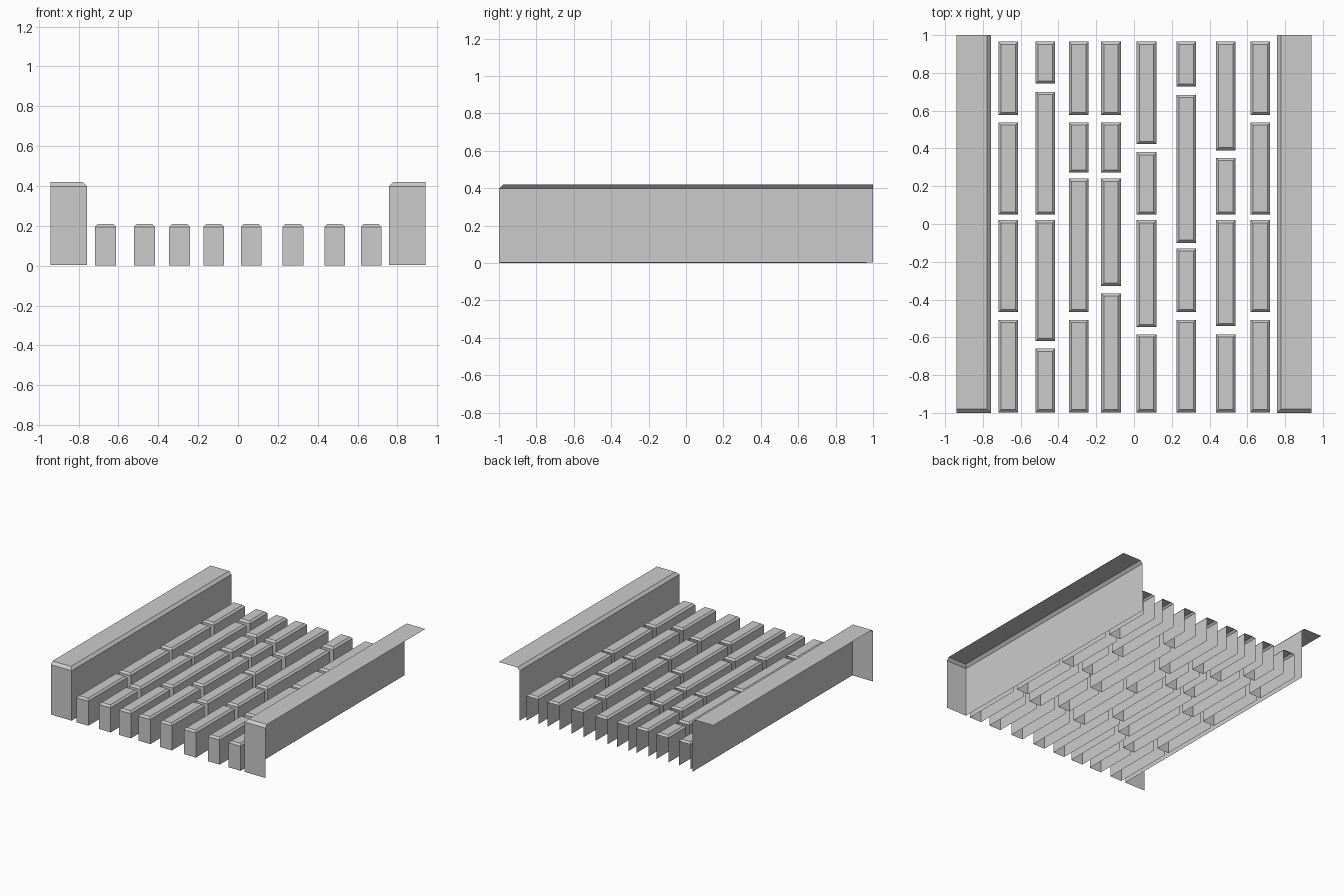
import bpy, bmesh

if "Cube" in bpy.data.objects:
    bpy.data.objects.remove(bpy.data.objects["Cube"])

stone = bpy.data.materials.new("stone grey")
stone.diffuse_color = (0.6, 0.6, 0.6, 1)
stone.use_nodes = True
stone.node_tree.nodes["Principled BSDF"].inputs["Base Color"].default_value = stone.diffuse_color


def build(name, polys):
    """Make one object from a list of polygons, welding shared corners."""
    bm = bmesh.new()
    for p in polys:
        bm.faces.new([bm.verts.new(c) for c in p])
    bmesh.ops.remove_doubles(bm, verts=bm.verts, dist=1e-5)
    mesh = bpy.data.meshes.new(name)
    bm.to_mesh(mesh)
    bm.free()
    mesh.materials.append(stone)
    ob = bpy.data.objects.new(name, mesh)
    bpy.context.collection.objects.link(ob)
    return ob


def ring(x0, x1, y0, y1, z):
    return [(x0, y0, z), (x1, y0, z), (x1, y1, z), (x0, y1, z)]


def slab(x0, x1, y0, y1, z0, z1, b):
    """Open-bottomed block with a chamfered top and an open back end."""
    low = ring(x0, x1, y0, y1, z0)
    mid = ring(x0, x1, y0, y1, z1 - b)
    top = ring(x0 + b, x1 - b, y0 + b, y1 - b, z1)
    polys = [top]
    for i in range(4):
        j = (i + 1) % 4
        polys.append([mid[i], mid[j], top[j], top[i]])
        if i != 2:                      # side 2 is the open back
            polys.append([low[i], low[j], mid[j], mid[i]])
    return polys


# paving rows: centre x, then (back, front) of every paver
edge_row = [(.965, .577), (.537, .05), (.02, -.466), (-.508, -.997)]
rows = [
    (-.665, edge_row),
    (-.469, [(.965, .743), (.70, .05), (.02, -.62), (-.66, -.997)]),
    (-.293, [(.965, .577), (.537, .272), (.24, -.466), (-.508, -.997)]),
    (-.122, [(.965, .577), (.537, .272), (.24, -.327), (-.368, -.997)]),
    (.066, [(.965, .423), (.38, .05), (.02, -.545), (-.585, -.997)]),
    (.276, [(.965, .727), (.683, -.10), (-.13, -.466), (-.508, -.997)]),
    (.486, [(.965, .39), (.35, .05), (.02, -.54), (-.585, -.997)]),
    (.669, edge_row),
]
for n, (x, pavers) in enumerate(rows, 1):
    polys = []
    for back, front in pavers:
        polys += slab(x - .052, x + .052, front, back, 0, .209, .014)
    build(f"paver_row_{n}", polys)


# curbs: front, inner wall and top only, chamfered on the front and inner edges
def curb(name, side):
    xo, xi, b, z0, z1 = .94, .757, .021, .003, .419
    zm = z1 - b
    polys = [
        [(xi, -1, z0), (xo, -1, z0), (xo, -1, zm), (xi, -1, zm)],
        [(xi, 1, z0), (xi, -1, z0), (xi, -1, zm), (xi, 1, zm)],
        [(xi, -1, zm), (xo, -1, zm), (xo, -1 + b, z1), (xi + b, -1 + b, z1)],
        [(xi, 1, zm), (xi, -1, zm), (xi + b, -1 + b, z1), (xi + b, 1, z1)],
        [(xi + b, -1 + b, z1), (xo, -1 + b, z1), (xo, 1, z1), (xi + b, 1, z1)],
    ]
    if side < 0:                        # mirror and keep the faces outward
        polys = [[(-x, y, z) for x, y, z in reversed(p)] for p in polys]
    build(name, polys)


curb("left_curb", -1)
curb("right_curb", 1)
